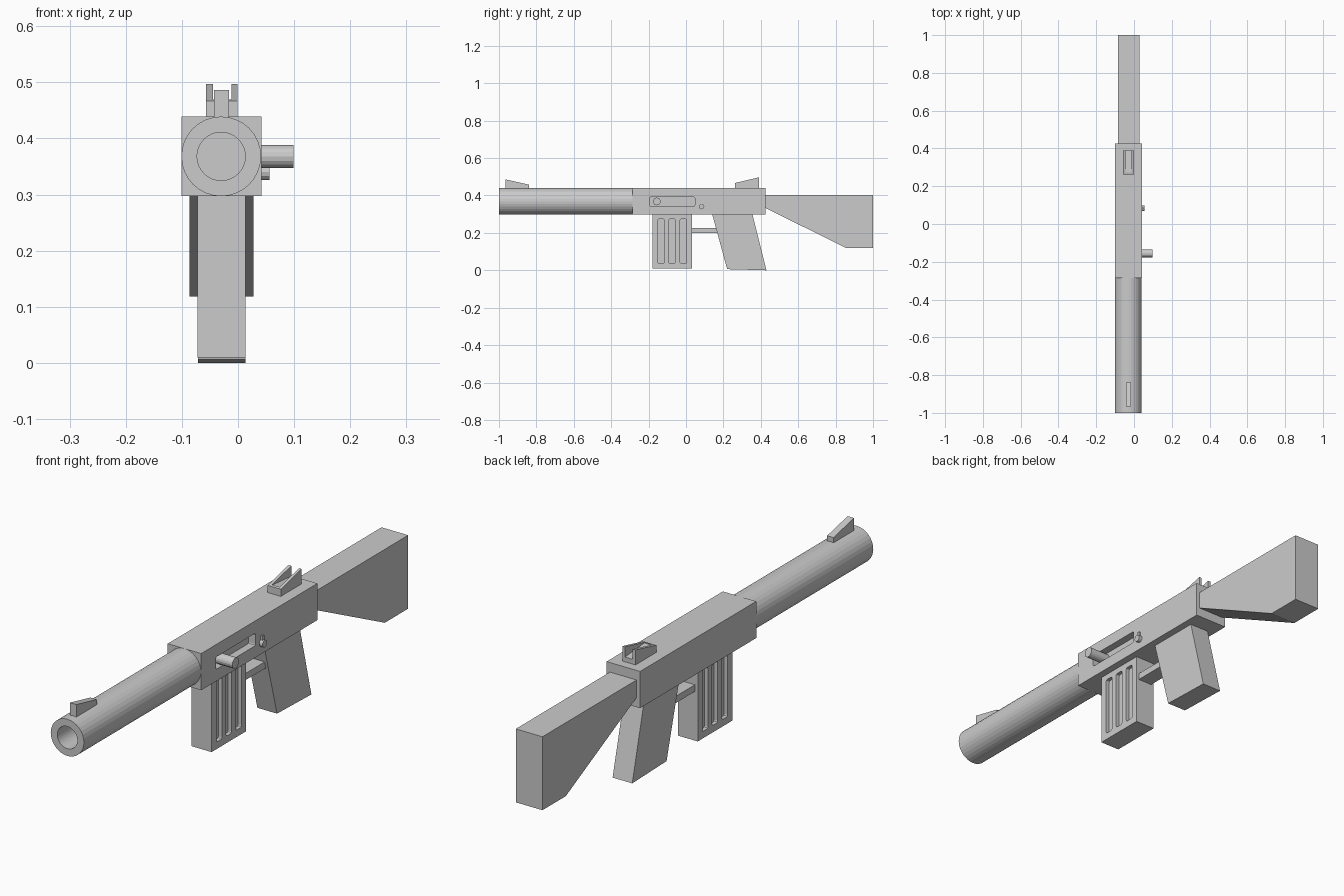
import bpy, bmesh, math
from mathutils import Matrix, Vector

if "Cube" in bpy.data.objects:
    bpy.data.objects.remove(bpy.data.objects["Cube"])

CX, CZ = -0.03, 0.368   # bore axis


def finish(name, bm):
    bmesh.ops.recalc_face_normals(bm, faces=bm.faces)
    me = bpy.data.meshes.new(name)
    bm.to_mesh(me)
    bm.free()
    ob = bpy.data.objects.new(name, me)
    bpy.context.collection.objects.link(ob)
    return ob


def prism(name, profile, x0, x1):
    """Extrude a (y, z) profile from x0 to x1."""
    bm = bmesh.new()
    face = bm.faces.new([bm.verts.new((x0, y, z)) for y, z in profile])
    ext = bmesh.ops.extrude_face_region(bm, geom=[face])
    verts = [v for v in ext["geom"] if isinstance(v, bmesh.types.BMVert)]
    bmesh.ops.translate(bm, verts=verts, vec=(x1 - x0, 0, 0))
    return finish(name, bm)


def box(name, x0, x1, y0, y1, z0, z1, r=0):
    """Box, with optional chamfered corners of the side outline."""
    if r:
        p = []
        for cy, cz, a in ((y1 - r, z1 - r, 0), (y0 + r, z1 - r, 90),
                          (y0 + r, z0 + r, 180), (y1 - r, z0 + r, 270)):
            for k in (0, 45, 90):
                t = math.radians(a + k)
                p.append((cy + r * math.cos(t), cz + r * math.sin(t)))
    else:
        p = [(y0, z0), (y1, z0), (y1, z1), (y0, z1)]
    return prism(name, p, x0, x1)


def cylinder(name, a, b, r, n):
    a, b = Vector(a), Vector(b)
    bm = bmesh.new()
    rot = (b - a).to_track_quat('Z', 'Y').to_matrix().to_4x4()
    bmesh.ops.create_cone(bm, cap_ends=True, segments=n, radius1=r, radius2=r,
                          depth=(b - a).length,
                          matrix=Matrix.Translation((a + b) / 2) @ rot)
    return finish(name, bm)


def cut(target, *cutters):
    for c in cutters:
        m = target.modifiers.new("cut", 'BOOLEAN')
        m.operation, m.object, m.solver = 'DIFFERENCE', c, 'EXACT'
        bpy.context.view_layer.objects.active = target
        bpy.ops.object.modifier_apply(modifier=m.name)
        bpy.data.objects.remove(c)


# Receiver with side slot
receiver = box("receiver", -0.101, 0.042, -0.285, 0.425, 0.297, 0.439)
cut(receiver, box("slot_cutter", 0.012, 0.1, -0.195, 0.047, 0.343, 0.391, 0.006))

# Hollow barrel
barrel = cylinder("barrel", (CX, -1, CZ), (CX, -0.28, CZ), 0.071, 32)
cut(barrel, cylinder("bore_cutter", (CX, -1.1, CZ), (CX, -0.3, CZ), 0.043, 32))

# Stock and grip
prism("stock", [(0.42, 0.402), (1, 0.402), (1, 0.118), (0.857, 0.118), (0.42, 0.336)],
      -0.086, 0.028)
prism("grip", [(0.14, 0.3), (0.355, 0.3), (0.43, 0.0), (0.22, 0.006)], -0.071, 0.013)

# Magazine with three grooves per side
magazine = box("magazine", -0.072, 0.013, -0.18, 0.031, 0.01, 0.3)
for y in (-0.134, -0.074, -0.014):
    for x0, x1 in ((-0.1, -0.057), (-0.002, 0.04)):
        cut(magazine, box("groove_cutter", x0, x1, y - 0.017, y + 0.017, 0.037, 0.274, 0.006))

# Bar joining magazine and grip
box("guard_bar", -0.06, 0.002, 0.025, 0.18, 0.2, 0.226)

# Bolt handle and selector
cylinder("bolt_handle", (0.005, -0.156, CZ), (0.099, -0.156, CZ), 0.0205, 16)
cylinder("selector_knob", (0.035, 0.084, 0.34), (0.056, 0.084, 0.34), 0.014, 12)
box("selector_lever", 0.035, 0.05, 0.079, 0.089, 0.345, 0.369)

# Sights
prism("front_sight", [(-0.965, 0.43), (-0.965, 0.486), (-0.84, 0.458), (-0.84, 0.43)],
      -0.043, -0.016)
rear = prism("rear_sight", [(0.263, 0.435), (0.263, 0.467), (0.39, 0.497), (0.39, 0.435)],
             -0.057, -0.001)
cut(rear, prism("notch_cutter", [(0.272, 0.52), (0.272, 0.467), (0.42, 0.455), (0.42, 0.52)],
                -0.045, -0.012))
